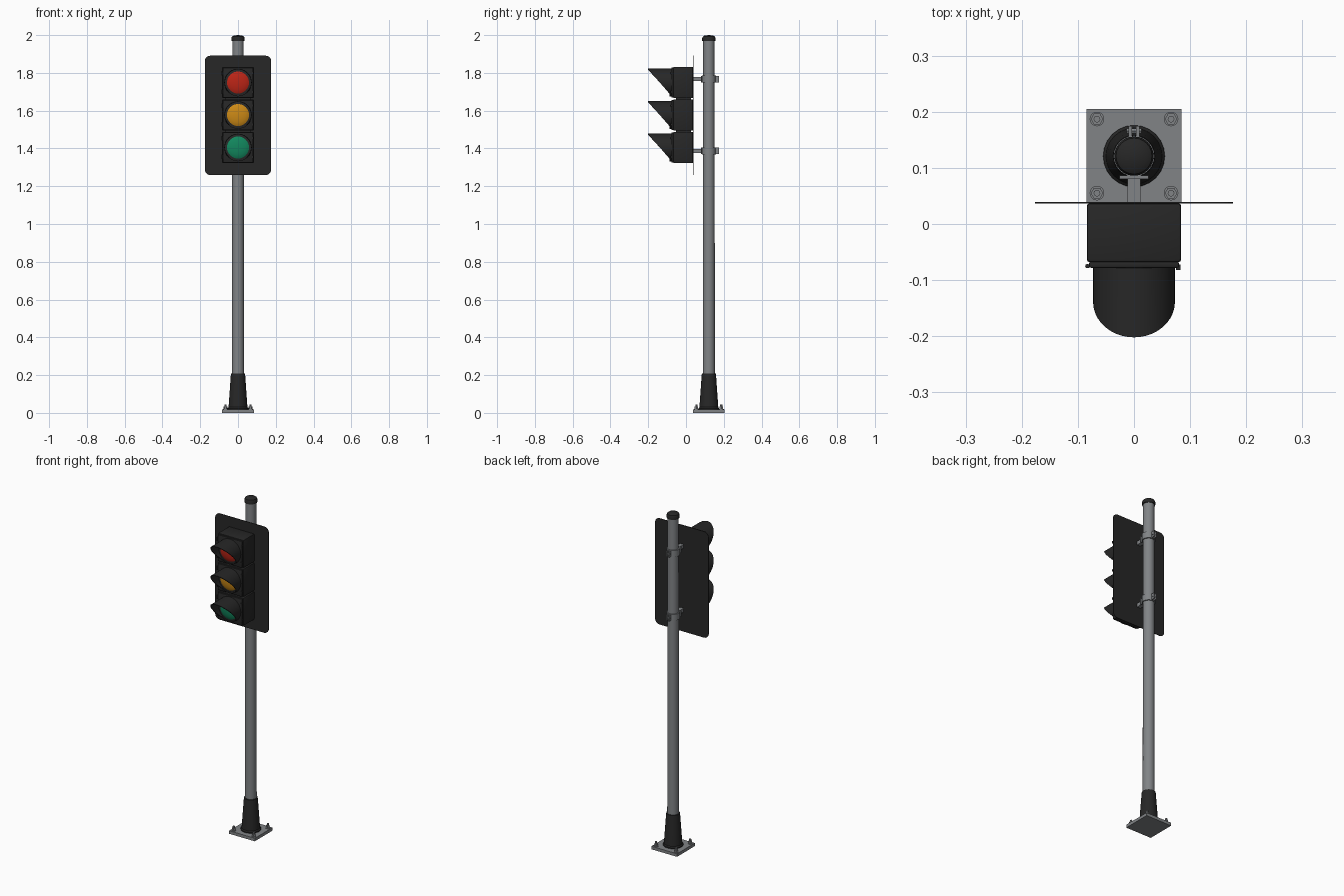
import bpy, bmesh, math
from mathutils import Matrix, Vector

if "Cube" in bpy.data.objects:
    bpy.data.objects.remove(bpy.data.objects["Cube"])

POLE_Y = 0.121


def material(name, rgb):
    m = bpy.data.materials.new(name)
    m.diffuse_color = (*rgb, 1)
    m.use_nodes = True
    m.node_tree.nodes["Principled BSDF"].inputs["Base Color"].default_value = m.diffuse_color
    return m


black = material("signal_black", (0.020, 0.020, 0.020))
steel = material("galvanised_steel", (0.22, 0.23, 0.24))
red = material("red_lens", (0.50, 0.018, 0.008))
amber = material("amber_lens", (0.60, 0.25, 0.008))
green = material("green_lens", (0.006, 0.24, 0.11))


def finish(bm, name, mat, smooth=True):
    bmesh.ops.recalc_face_normals(bm, faces=bm.faces)
    mesh = bpy.data.meshes.new(name)
    bm.to_mesh(mesh)
    bm.free()
    ob = bpy.data.objects.new(name, mesh)
    bpy.context.collection.objects.link(ob)
    mesh.materials.append(mat)
    if smooth:
        bpy.ops.object.select_all(action='DESELECT')
        ob.select_set(True)
        bpy.context.view_layer.objects.active = ob
        bpy.ops.object.shade_smooth_by_angle(angle=math.radians(35))
    return ob


def box(name, center, size, mat, bevel=0.0):
    bm = bmesh.new()
    bmesh.ops.create_cube(bm, size=1)
    bmesh.ops.scale(bm, vec=size, verts=bm.verts)
    bmesh.ops.translate(bm, vec=center, verts=bm.verts)
    if bevel:
        bmesh.ops.bevel(bm, geom=bm.edges[:], offset=bevel, segments=2,
                        profile=0.5, affect='EDGES')
    return finish(bm, name, mat, bevel > 0)


def lathe(name, profile, center, mat, sides=24, axis='Z'):
    """Spin (radius, height) points about z, or about -y when axis is 'Y'."""
    bm = bmesh.new()
    rings = []
    for r, h in profile:
        if r == 0:
            rings.append([bm.verts.new((0, 0, h))])
        else:
            rings.append([bm.verts.new((r * math.cos(a), r * math.sin(a), h))
                          for a in (math.tau * i / sides for i in range(sides))])
    for lo, hi in zip(rings, rings[1:]):
        for i in range(sides):
            j = (i + 1) % sides
            if len(hi) == 1:
                bm.faces.new((lo[i], lo[j], hi[0]))
            else:
                bm.faces.new((lo[i], lo[j], hi[j], hi[i]))
    for ring in (rings[0], rings[-1]):
        if len(ring) > 1:
            bm.faces.new(ring)
    if axis == 'Y':
        bm.transform(Matrix.Rotation(math.pi / 2, 4, 'X'))
    bm.transform(Matrix.Translation(Vector(center)))
    return finish(bm, name, mat)


def visor(name, z, mat, sides=40):
    """Tube with a slanted cut, long at the top and short at the bottom."""
    bm = bmesh.new()
    back, r_out, r_in = -0.076, 0.073, 0.069
    loops = []
    for i in range(sides):
        a = math.tau * i / sides
        c, s = math.cos(a), math.sin(a)
        front = -0.088 - 0.114 * max(0, (s + 0.8) / 1.8)
        loops.append([bm.verts.new((r * c, y, z + r * s)) for r, y in
                      ((r_out, back), (r_out, front), (r_in, front), (r_in, back))])
    for i in range(sides):
        p, q = loops[i], loops[(i + 1) % sides]
        for k in range(4):
            m = (k + 1) % 4
            bm.faces.new((p[k], p[m], q[m], q[k]))
    return finish(bm, name, mat)


def rounded_plate(name, w, h, r, y0, y1, z, mat):
    bm = bmesh.new()
    pts = []
    for k, (sx, sz) in enumerate(((1, 1), (-1, 1), (-1, -1), (1, -1))):
        for i in range(7):
            a = math.pi / 2 * (k + i / 6)
            pts.append((sx * (w / 2 - r) + r * math.cos(a),
                        z + sz * (h / 2 - r) + r * math.sin(a)))
    face = bm.faces.new([bm.verts.new((x, y0, zz)) for x, zz in pts])
    ext = bmesh.ops.extrude_face_region(bm, geom=[face])
    bmesh.ops.translate(bm, vec=(0, y1 - y0, 0),
                        verts=[v for v in ext['geom'] if isinstance(v, bmesh.types.BMVert)])
    return finish(bm, name, mat, False)


# Base plate with anchor bolts
box("base_plate", (0, POLE_Y, 0.009), (0.169, 0.168, 0.018), steel)
for sx in (-1, 1):
    for sy in (-1, 1):
        at = (sx * 0.066, POLE_Y + sy * 0.066, 0.018)
        lathe("anchor_washer", [(0.013, 0), (0.013, 0.003)], at, steel, 16)
        lathe("anchor_nut", [(0.011, 0.003), (0.011, 0.015)], at, steel, 6)
        lathe("anchor_bolt", [(0.006, 0.015), (0.006, 0.026)], at, steel, 10)

# Pole, tapered foot and cap
lathe("pole_foot", [(0.055, 0.018), (0.055, 0.024), (0.050, 0.03),
                    (0.038, 0.20), (0.037, 0.208), (0.031, 0.21)],
      (0, POLE_Y, 0), black)
lathe("pole", [(0.032, 0.19), (0.030, 1.98)], (0, POLE_Y, 0), steel)
lathe("pole_cap", [(0.035, 1.968), (0.035, 1.984), (0.032, 1.992),
                   (0.023, 1.998), (0, 2.0)], (0, POLE_Y, 0), black)

# Clamps joining the pole to the signal head
for z in (1.767, 1.387):
    lathe("clamp_band", [(0.0365, -0.019), (0.0365, 0.019)], (0, POLE_Y, z), steel)
    box("clamp_front_plate", (0, 0.083, z), (0.052, 0.006, 0.034), steel)
    box("clamp_arm", (0, 0.058, z), (0.024, 0.05, 0.022), steel)
    for sx in (-1, 1):
        box("clamp_rear_ear", (sx * 0.007, 0.163, z), (0.006, 0.024, 0.034), steel)
    bolt = lathe("clamp_bolt", [(0.005, -0.013), (0.005, 0.013)], (0, 0, 0), steel, 6)
    bolt.rotation_euler = (0, math.pi / 2, 0)
    bolt.location = (0, 0.166, z)

# Backing board
rounded_plate("backing_board", 0.352, 0.632, 0.03, 0.0365, 0.0395, 1.575, black)

# Three signal sections
for z, lens in ((1.749, red), (1.577, amber), (1.405, green)):
    box("signal_housing", (0, -0.0155, z), (0.168, 0.105, 0.166), black, 0.005)
    box("signal_door", (0, -0.0725, z), (0.160, 0.011, 0.158), black, 0.003)
    lathe("lens_ring", [(0.069, 0.077), (0.069, 0.082), (0.060, 0.084)], (0, 0, z),
          black, 32, 'Y')
    lathe("lens", [(0.060, 0.083), (0.052, 0.0875), (0.040, 0.0915),
                   (0.022, 0.0945), (0, 0.0955)], (0, 0, z), lens, 32, 'Y')
    visor("visor", z, black)
    # Door hinges on one side, latches on the other
    for dz in (-0.05, 0.05):
        lathe("door_hinge", [(0.004, -0.012), (0.004, 0.012)],
              (-0.083, -0.075, z + dz), black, 10)
        box("door_latch", (0.079, -0.077, z + dz), (0.008, 0.010, 0.012), black)

# Narrow collars between the sections
for z in (1.663, 1.491):
    box("section_collar", (0, -0.014, z), (0.13, 0.08, 0.012), black)
